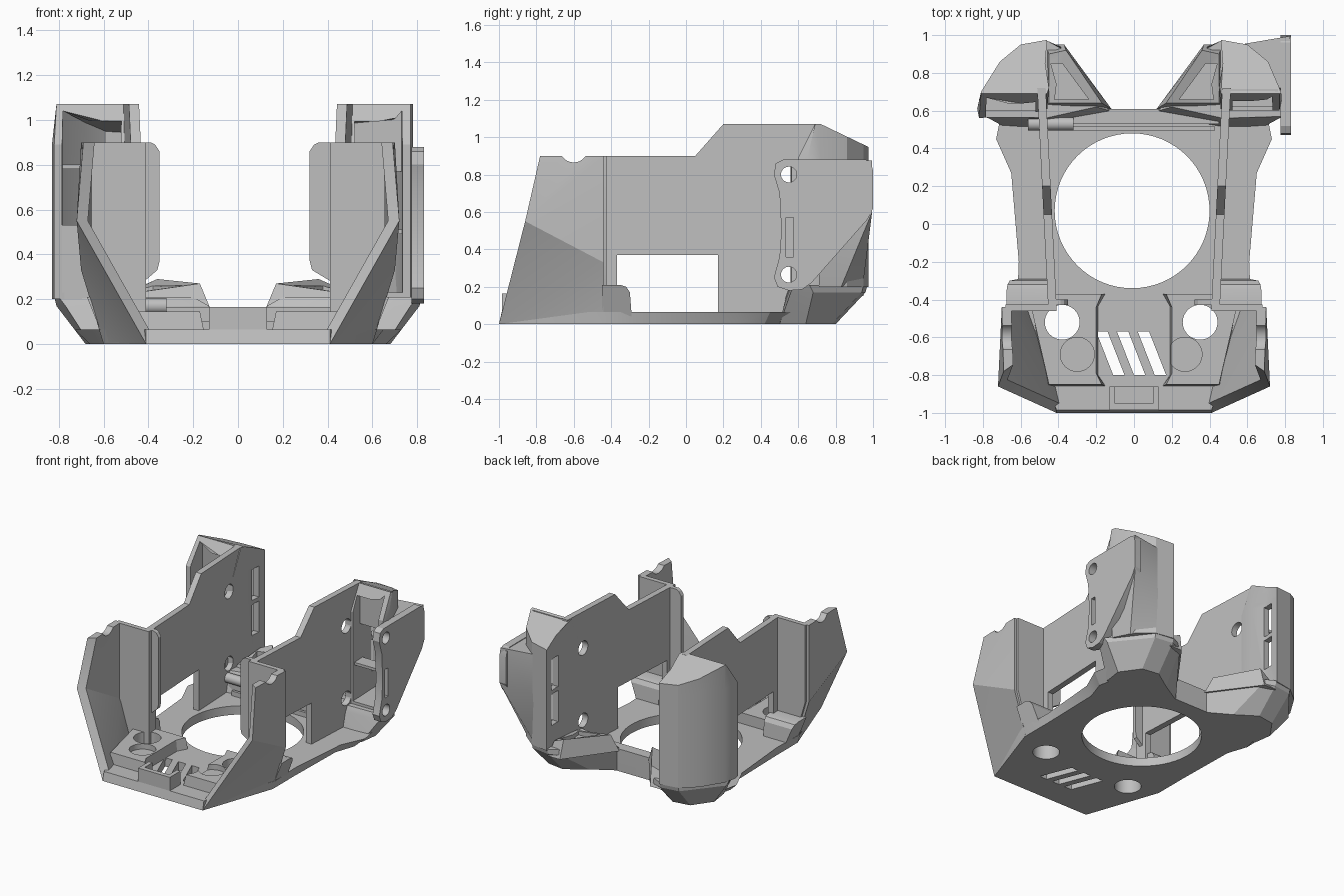
import bpy, bmesh, math
from mathutils import Matrix

cube = bpy.data.objects.get("Cube")
if cube:
    bpy.data.objects.remove(cube, do_unlink=True)

grey = bpy.data.materials.new("plain grey")
grey.use_nodes = True
COLOUR = (0.52, 0.52, 0.52, 1)
grey.diffuse_color = COLOUR
grey.node_tree.nodes["Principled BSDF"].inputs["Base Color"].default_value = COLOUR


def finish(name, bm):
    bmesh.ops.recalc_face_normals(bm, faces=bm.faces)
    mesh = bpy.data.meshes.new(name)
    bm.to_mesh(mesh)
    bm.free()
    mesh.materials.append(grey)
    obj = bpy.data.objects.new(name, mesh)
    bpy.context.collection.objects.link(obj)
    return obj


def loft(name, sections, s=1):
    """Skin closed rings of 3D points and cap both ends; s=-1 mirrors in x."""
    bm = bmesh.new()
    rings = [[bm.verts.new((s * x, y, z)) for x, y, z in sec] for sec in sections]
    n = len(rings[0])
    for a, b in zip(rings, rings[1:]):
        for i in range(n):
            j = (i + 1) % n
            bm.faces.new((a[i], a[j], b[j], b[i]))
    bm.faces.new(rings[0])
    bm.faces.new(rings[-1])
    return finish(name, bm)


def at(poly, z):
    return [(x, y, z) for x, y in poly]


def prism(name, poly, z0, z1, s=1):
    return loft(name, [at(poly, z0), at(poly, z1)], s)


def box(name, x0, x1, y0, y1, z0, z1, s=1):
    return prism(name, [(x0, y0), (x1, y0), (x1, y1), (x0, y1)], z0, z1, s)


def tube(name, r, centre, length, axis="Z"):
    bm = bmesh.new()
    turn = Matrix.Rotation(math.pi / 2, 4, "Y") if axis == "X" else Matrix.Identity(4)
    bmesh.ops.create_cone(bm, cap_ends=True, segments=64, radius1=r, radius2=r,
                          depth=length, matrix=Matrix.Translation(centre) @ turn)
    return finish(name, bm)


def cut(obj, *cutters):
    bpy.context.view_layer.objects.active = obj
    for c in cutters:
        c.hide_render = True
        mod = obj.modifiers.new("cut", "BOOLEAN")
        mod.operation, mod.solver, mod.object = "DIFFERENCE", "EXACT", c
        bpy.ops.object.modifier_apply(modifier=mod.name)
        bpy.data.objects.remove(c, do_unlink=True)
    return obj


def both(half):
    return half + [(-x, y) for x, y in reversed(half)]


def roof(y, drop=0):
    return 1.07 - max(0, y - .72) * .48 - drop


# Floor plate with chamfered flanks, the large round opening and vents
floor_low = [(.41, -1), (.60, -.45), (.60, -.2), (.61, .27), (.66, .42), (.62, .6), (.15, .61)]
floor_high = [(.41, -.985), (.62, -.45), (.61, -.2), (.65, .27), (.73, .45), (.70, .6), (.15, .61)]
base = loft("floor_plate", [at(both(floor_low), 0), at(both(floor_high), .065)])
cut(base, tube("cutter", .41, (-.01, .07, 0), 1))
for x in (-.12, -.01, .10):
    vent = [(x - .08, -.57), (x - .02, -.57), (x + .07, -.80), (x + .01, -.80)]
    cut(base, prism("cutter", vent, -1, 1))

box("rear_rim", -.45, .45, .53, .61, .05, .165)
box("rear_rib", -.40, .43, .495, .515, .05, .10)
front = box("front_tab", -.13, .13, -.985, -.86, .05, .165)
cut(front, box("cutter", -.10, .10, -.95, -.80, .09, 1))

for s, side in ((1, "left"), (-1, "right")):
    # Slanted front cheek, chamfered below and notched on top
    bm = bmesh.new()
    pts = [(.41, -1, 0), (.72, -.86, .55), (.69, -.78, .9), (.70, -.44, .9),
           (.70, -.44, .33), (.60, -.44, 0)]
    v = [bm.verts.new(p) for p in pts]
    inner = [bm.verts.new((x - .05, y + (.035 if i < 3 else 0), z))
             for i, (x, y, z) in enumerate(pts)]
    for i in range(6):
        j = (i + 1) % 6
        bm.faces.new((v[i], v[j], inner[j], inner[i]))
    for w in (v, inner):
        for f in ((0, 1, 4), (0, 4, 5), (1, 2, 3), (1, 3, 4)):
            bm.faces.new([w[i] for i in f])
    bmesh.ops.scale(bm, vec=(s, 1, 1), verts=bm.verts)
    cheek = finish(side + "_front_cheek", bm)
    cut(cheek, tube("cutter", .075, (s * .7, -.6, .94), .4, "X"))

    # Cross flange and its rounded inner lip
    flange = [(.41, .06), (.60, .06), (.68, .33), (.68, .9), (.41, .9)]
    loft(side + "_flange", [[(x, y, z) for x, z in flange] for y in (-.46, -.425)], s)
    e = .32 if s > 0 else .35
    lip = [(.43, .27), (e + .01, .33), (e, .37), (e, .86), (e + .02, .89), (e + .04, .9), (.43, .9)]
    loft(side + "_lip", [[(x, y, z) for x, z in lip] for y in (-.43, -.40)], s)

    # Side wall with window and screw holes
    prof = [(-.44, .03), (-.44, .9), (.05, .9), (.20, 1.07), (.72, 1.07), (.75, .03)]
    wall = loft(side + "_side_wall",
                [[(off + .05 * (y + .43), y, z) for y, z in prof] for off in (.41, .455)], s)
    cut(wall, box("cutter", .2, .7, -.37, .17, .05, .37, s),
        *[tube("cutter", .052, (s * .48, .55, z), .4, "X") for z in (.8, .265)])

    # Clip block with rounded rear shoulder, leaning out with the cheek
    clip = [(-.45, .04), (-.45, .21), (-.35, .21), (-.32, .20), (-.30, .17), (-.29, .04)]
    loft(side + "_clip_block", [[(.43, y, z) for y, z in clip],
                                [(.59 + .4 * z, y, z) for y, z in clip]], s)

    # Raised pad with one through hole and one shallow seat
    low = [(.15, -.37), (.41, -.37), (.54, -.46), (.47, -.86), (.15, -.86), (.19, -.80), (.19, -.44)]
    high = [(.17, -.37), (.41, -.37), (.54, -.46), (.45, -.85), (.17, -.85), (.20, -.79), (.20, -.44)]
    pad = loft(side + "_pad", [at(low, .05), at(high, .145)], s)
    cx = s * .365 - .015
    cut(pad, tube("cutter", .092, (cx, -.52, 0), 1),
        tube("cutter", .09, (s * .285 - .015, -.69, .145), .08))
    cut(base, tube("cutter", .092, (cx, -.52, 0), 1))

    # Rear duct foot
    foot = [[(.13, .60), (.30, .70), (.45, .80), (.58, .78), (.68, .64), (.66, .50), (.47, .50)],
            [(.13, .60), (.37, .93), (.46, .96), (.60, .94), (.81, .68), (.77, .56), (.47, .54)],
            [(.20, .62), (.37, .92), (.46, .97), (.60, .95), (.82, .66), (.80, .57), (.47, .56)]]
    loft(side + "_duct_foot", [at(p, z) for p, z in zip(foot, (0, .17, .21))], s)
    # Nozzle hood leaning toward the centre
    hood_top = [(.17, .64, .27), (.36, .92, .29), (.45, .90, .25), (.45, .64, .23)]
    hood = loft(side + "_nozzle_hood",
                [at([(.12, .61), (.37, .95), (.47, .95), (.47, .61)], .15), hood_top], s)
    slot = prism("cutter", [(.24, .66), (.38, .85), (.44, .85), (.41, .74), (.42, .66)], .2, 1, s)
    cut(hood, slot)

    # Hollow rear cowl, open to the front, under a sloping roof
    outer = [(.46, .60), (.45, .72), (.47, .85), (.46, .975), (.60, .95), (.71, .86),
             (.81, .70), (.83, .61), (.82, .56)]
    if s > 0:
        outer[-3:] = [(.77, .72), (.78, .65), (.77, .60)]
    top = [(x if x < .8 else .81, max(y, .69)) for x, y in outer]
    cowl = loft(side + "_cowl", [at(outer, .20), at(outer, .89),
                                 [(x, y, roof(y)) for x, y in top]], s)
    w = outer[-1][0] - .03
    hollow = [(.53, .4), (.51, .92), (.59, .91), (.68, .83), (w - .01, .70), (w, .4)]
    cavity = loft("cutter", [at(hollow, .23), [(x, y, roof(y, .03)) for x, y in hollow]], s)
    cut(cowl, cavity, *[box("cutter", .3, .56, .83, .91, z, z + .23, s) for z in (.36, .62)])

# Partial front closures of the two cowls
box("right_cowl_front_panel", .50, .81, .565, .60, .2, .53, -1)
box("right_cowl_divider", .50, .80, .60, .69, .78, .80, -1)
box("left_cowl_front_panel", .49, .765, .69, .715, .77, 1.065)
box("left_cowl_divider", .50, .76, .62, .72, .49, .51)

# Drilled mounting plate beside the left cowl
plate = [(.47, .80), (.48, .86), (.52, .88), (.96, .88), (.99, .86), (1, .82), (1, .62),
         (.97, .56), (.67, .22), (.62, .185), (.55, .18), (.49, .20), (.47, .25),
         (.50, .36), (.51, .50), (.50, .70)]
mount = loft("mounting_plate", [[(x, y, z) for y, z in plate] for x in (.775, .83)])
cut(mount, *[tube("cutter", .042, (.8, .55, z), .3, "X") for z in (.8, .265)],
    box("cutter", .7, .9, .535, .575, .36, .57))

# Body joining the mounting plate to the cowl, tapering into the foot
join = [(.59, .955), (.825, .995), (.825, .72), (.74, .72)]
loft("mounting_plate_body", [at([(.57, .945), (.73, .83), (.79, .71), (.74, .71)], .20),
                             at(join, .60), at(join, .875)])

# Small cable guide behind the right wall
tube("cable_guide", .035, (-.44, .53, .17), .24, "X")

# Soft curves, crisp edges
for obj in bpy.data.objects:
    obj.select_set(obj.type == "MESH")
bpy.context.view_layer.objects.active = base
bpy.ops.object.shade_smooth_by_angle(angle=math.radians(25))
